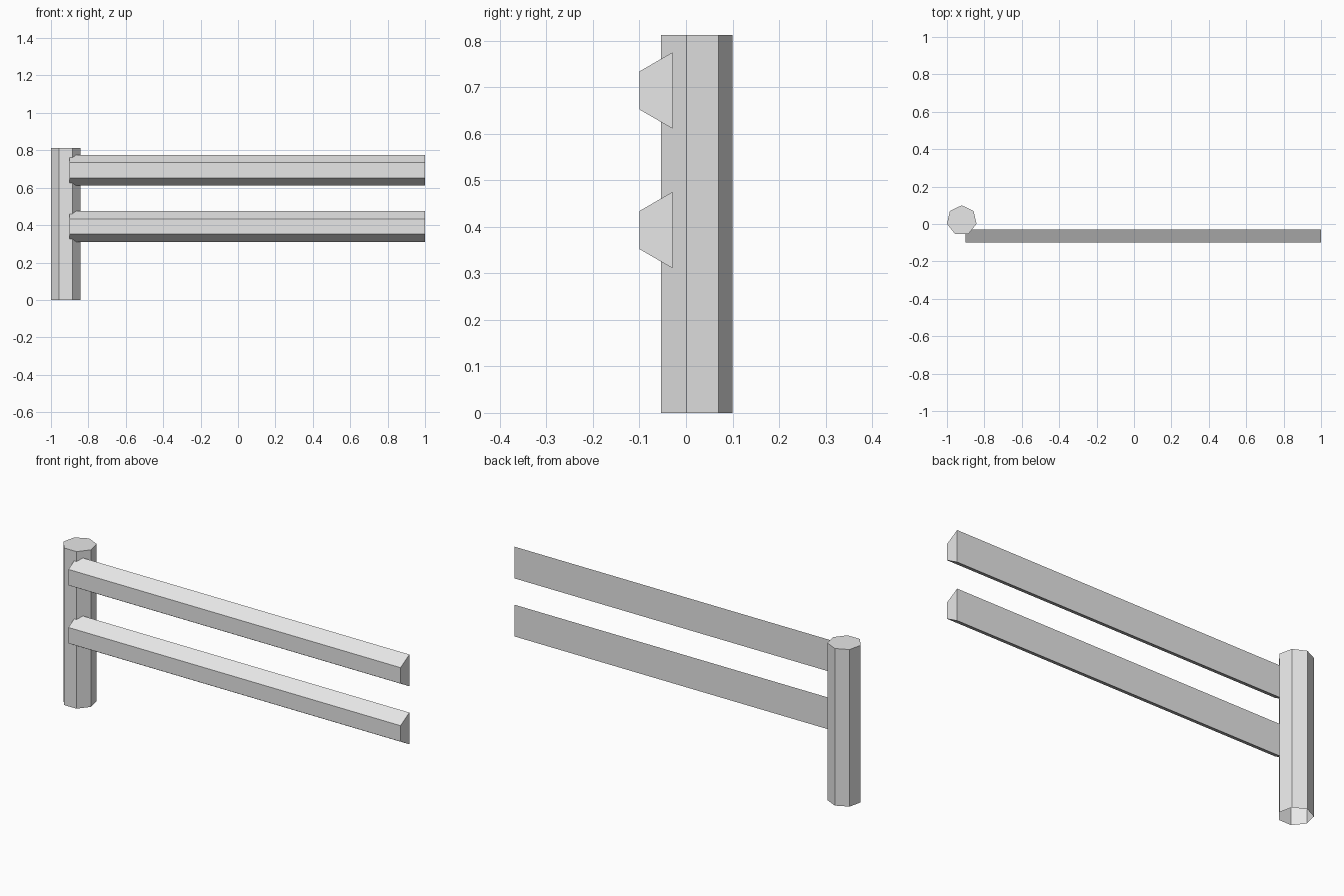
import bpy
import bmesh
from math import sin, cos, tau
from mathutils import Vector

cube = bpy.data.objects.get("Cube")
if cube:
    bpy.data.objects.remove(cube, do_unlink=True)

GREY = (0.8, 0.8, 0.8, 1.0)
grey = bpy.data.materials.new("light_grey")
grey.use_nodes = True
grey.diffuse_color = GREY
grey.node_tree.nodes["Principled BSDF"].inputs["Base Color"].default_value = GREY


def prism(name, outline, sweep, start_cap=True):
    """Sweep a flat outline along a vector, with the start end optionally open."""
    bm = bmesh.new()
    base = bm.faces.new([bm.verts.new(p) for p in outline])
    bm.normal_update()
    if base.normal.dot(sweep) > 0:
        base.normal_flip()
    swept = bmesh.ops.extrude_face_region(bm, geom=[base], use_keep_orig=True)
    verts = [g for g in swept["geom"] if isinstance(g, bmesh.types.BMVert)]
    bmesh.ops.translate(bm, vec=sweep, verts=verts)
    bmesh.ops.recalc_face_normals(bm, faces=bm.faces)
    if not start_cap:
        bmesh.ops.delete(bm, geom=[base], context='FACES_ONLY')
    mesh = bpy.data.meshes.new(name)
    bm.to_mesh(mesh)
    bm.free()
    mesh.materials.append(grey)
    obj = bpy.data.objects.new(name, mesh)
    bpy.context.collection.objects.link(obj)
    return obj


# Seven-sided post, one corner to the back, open underneath
SIDES, RADIUS = 7, 0.081
ring = [(-0.921 + RADIUS * sin(tau * i / SIDES),
         0.019 + RADIUS * cos(tau * i / SIDES), 0) for i in range(SIDES)]
prism("post", ring, Vector((0, 0, 0.812)), start_cap=False)

# Two rails with a bevelled front, flat at the back
for name, z in (("lower_rail", 0.393), ("upper_rail", 0.693)):
    profile = [(-0.9, -0.1, z - 0.041), (-0.9, -0.029, z - 0.082),
               (-0.9, -0.029, z + 0.082), (-0.9, -0.1, z + 0.041)]
    prism(name, profile, Vector((1.9, 0, 0)))
